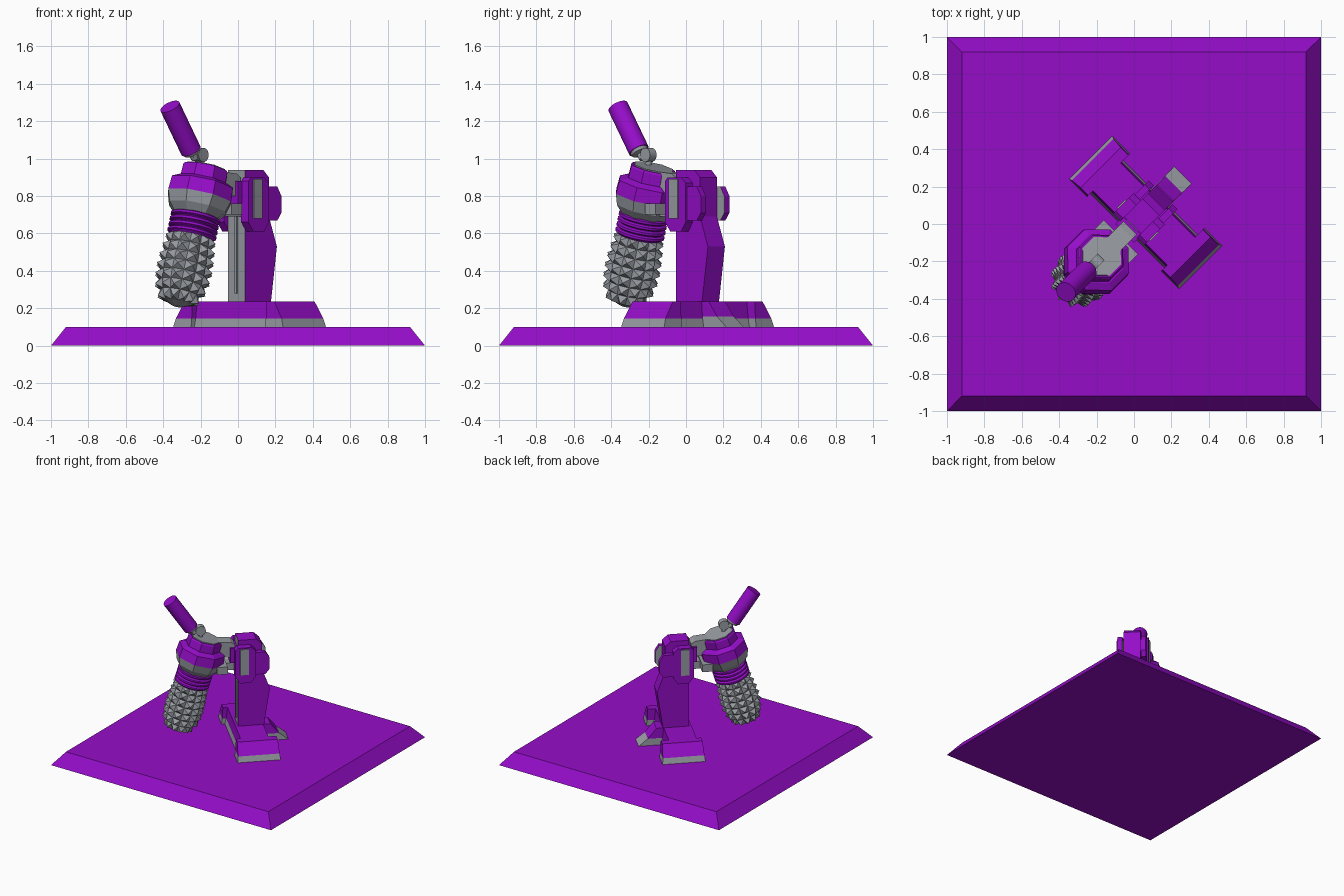
import bpy, bmesh, math
from mathutils import Matrix, Vector

if "Cube" in bpy.data.objects:
    bpy.data.objects.remove(bpy.data.objects["Cube"])


def material(name, rgb):
    m = bpy.data.materials.new(name)
    m.diffuse_color = (*rgb, 1)
    m.use_nodes = True
    m.node_tree.nodes["Principled BSDF"].inputs["Base Color"].default_value = m.diffuse_color
    return m


PURPLE = material("purple", (0.30, 0.004, 0.58))
GRAY = material("gray", (0.32, 0.34, 0.37))
TURN = Matrix.Rotation(math.radians(-45), 4, 'Z')  # machine sits diagonally: X = side, Y = back


def finish(name, bm, mats, matrix=TURN, smooth=False):
    bmesh.ops.recalc_face_normals(bm, faces=bm.faces)
    me = bpy.data.meshes.new(name)
    bm.to_mesh(me)
    bm.free()
    for m in mats:
        me.materials.append(m)
    ob = bpy.data.objects.new(name, me)
    bpy.context.collection.objects.link(ob)
    ob.matrix_world = matrix
    if smooth:
        bpy.context.view_layer.objects.active = ob
        ob.select_set(True)
        bpy.ops.object.shade_smooth_by_angle(angle=math.radians(40))
        ob.select_set(False)
    return ob


def block(name, bottom, top, z0, z1, mat, matrix=TURN):
    """Tapered box; bottom and top are (x0, x1, y0, y1)."""
    bm = bmesh.new()
    rings = []
    for (x0, x1, y0, y1), z in ((bottom, z0), (top, z1)):
        rings.append([bm.verts.new(p) for p in
                      ((x0, y0, z), (x1, y0, z), (x1, y1, z), (x0, y1, z))])
    a, b = rings
    bm.faces.new(a)
    bm.faces.new(b)
    for i in range(4):
        j = (i + 1) % 4
        bm.faces.new((a[i], a[j], b[j], b[i]))
    return finish(name, bm, [mat], matrix)


def box(name, x0, x1, y0, y1, z0, z1, mat):
    return block(name, (x0, x1, y0, y1), (x0, x1, y0, y1), z0, z1, mat)


def extrude_side(name, pts, x0, x1, mats, pick=None):
    """Side profile of (y, z) points, extruded across x."""
    bm = bmesh.new()
    f = bm.faces.new([bm.verts.new((x0, y, z)) for y, z in pts])
    g = bmesh.ops.extrude_face_region(bm, geom=[f])
    for v in g['geom']:
        if isinstance(v, bmesh.types.BMVert):
            v.co.x = x1
    bmesh.ops.recalc_face_normals(bm, faces=bm.faces)
    if pick:
        for f in bm.faces:
            f.material_index = pick(f)
    return finish(name, bm, mats)


def lathe(name, prof, n, mat, matrix, smooth=False, spike=0.0):
    """Rings of (radius, z); spike raises a pyramid on every face."""
    bm = bmesh.new()
    rings = []
    for r, z in prof:
        rings.append([bm.verts.new((r * math.cos((i + .5) * math.tau / n),
                                    r * math.sin((i + .5) * math.tau / n), z)) for i in range(n)])
    sides = []
    for a, b in zip(rings, rings[1:]):
        for i in range(n):
            j = (i + 1) % n
            sides.append(bm.faces.new((a[i], a[j], b[j], b[i])))
    bm.faces.new(rings[0])
    bm.faces.new(rings[-1])
    bmesh.ops.recalc_face_normals(bm, faces=bm.faces)
    if spike:
        bmesh.ops.poke(bm, faces=sides, offset=spike)
    return finish(name, bm, [mat], matrix, smooth)


# Ground slab with sloped rim
block("base_slab", (-1, 1, -1, 1), (-.92, .92, -.92, .92), 0, .10, PURPLE, Matrix())

# Legs and feet
block("leg_trim", (-.3, .3, -.05, .20), (-.3, .3, -.04, .19), .10, .145, GRAY)
block("leg_beam", (-.3, .3, -.04, .19), (-.3, .3, -.03, .18), .145, .235, PURPLE)
for s, side in ((1, "right"), (-1, "left")):
    def span(a, b, y0, y1):
        return (min(s * a, s * b), max(s * a, s * b), y0, y1)
    block(side + "_foot_trim", span(.28, .415, -.075, .25), span(.28, .40, -.07, .245), .10, .145, GRAY)
    block(side + "_foot", span(.28, .40, -.07, .245), span(.28, .34, -.065, .24), .145, .235, PURPLE)
block("back_foot_trim", (-.066, .066, .1, .37), (-.064, .064, .1, .30), .10, .155, GRAY)
block("back_foot", (-.064, .064, .1, .30), (-.062, .062, .1, .235), .155, .235, PURPLE)

# Mast with gray front face and slot
extrude_side("mast", [(-.01, .2), (.18, .2), (.23, .53), (.17, .69), (.17, .90), (.127, .94), (-.01, .94)],
             -.064, .064, [PURPLE, GRAY], lambda f: 1 if f.normal.y < -.9 else 0)
box("mast_slot_strip", -.008, .008, -.018, -.01, .28, .76, GRAY)

# Carriage clamped round the mast, with rear lobes
for s, side in ((1, "right"), (-1, "left")):
    extrude_side(side + "_carriage_cheek",
                 [(-.04, .66), (.0, .61), (.08, .61), (.115, .66), (.115, .87), (.08, .90), (-.02, .90), (-.04, .88)],
                 s * .064, s * .118, [PURPLE])
    extrude_side(side + "_cheek_plate", [(-.005, .68), (.06, .68), (.06, .89), (-.005, .89)],
                 s * .09, s * .126, [GRAY])
    extrude_side(side + "_rear_lobe", [(.1, .67), (.19, .67), (.22, .71), (.22, .80), (.19, .85), (.1, .85)],
                 s * .07, s * .108, [PURPLE, GRAY],
                 lambda f, s=s: 1 if f.normal.x * s < -.9 else 0)
box("carriage_front", -.07, .07, -.07, -.012, .76, .88, PURPLE)

# Bracket and yoke holding the drill
extrude_side("drill_bracket", [(-.26, .80), (-.05, .80), (-.03, .84), (-.03, .90), (-.06, .92), (-.26, .94)],
             -.05, .05, [GRAY])
box("yoke_arm", -.04, .04, -.25, -.01, .69, .75, GRAY)
box("yoke_bar", -.13, .13, -.18, -.10, .70, .76, GRAY)

# Drill motor housing
DRILL = TURN @ Matrix.Translation((0, -.245, .95)) @ Matrix.Rotation(math.radians(-16.4), 4, 'X')
lathe("housing_cap", [(.135, -.12), (.13, -.01), (.122, 0)], 8, PURPLE, DRILL)
lathe("cap_plate", [(.112, 0), (.112, .006)], 8, GRAY, DRILL)
lathe("housing_collar", [(.185, -.165), (.18, -.09), (.14, -.07)], 8, PURPLE, DRILL)
lathe("collar_skirt", [(.125, -.27), (.165, -.225), (.185, -.165)], 8, GRAY, DRILL)

# Ribbed bellows
ribs = [(.115, -.385)]
for i in range(4):
    z = -.38 + i * .03
    ribs += [(.118, z), (.134, z + .008), (.134, z + .02), (.118, z + .028)]
lathe("bellows", ribs, 24, PURPLE, DRILL, smooth=True)

# Spiked drill bit
radii = [.07, .105, .122, .127, .127, .122, .115, .108]
lathe("drill_bit", [(r, -.75 + i * .053) for i, r in enumerate(radii)], 12, GRAY, DRILL, spike=.034)
lathe("drill_tip", [(.025, -.77), (.07, -.75)], 12, GRAY, DRILL)

# Knuckle and raised canister
lathe("knuckle_stem", [(.028, 0), (.028, .03), (.018, .035), (.018, .08)], 12, GRAY,
      TURN @ Matrix.Translation((0, -.285, .93)))
lathe("knuckle_hinge", [(.038, -.025), (.038, .025)], 16, GRAY,
      TURN @ Matrix.Translation((0, -.285, 1.02)) @ Matrix.Rotation(math.pi / 2, 4, 'Y'), smooth=True)
CAN = TURN @ Matrix.Translation((0, -.354, 1.04)) @ Matrix.Rotation(math.radians(34), 4, 'X')
lathe("canister_neck", [(.02, -.05), (.02, -.02), (.045, -.012), (.05, .006)], 16, GRAY, CAN, smooth=True)
lathe("canister", [(.056, .004), (.056, .288)], 20, PURPLE, CAN, smooth=True)
box("knuckle_link", -.015, .015, -.35, -.285, 1.005, 1.035, GRAY)
